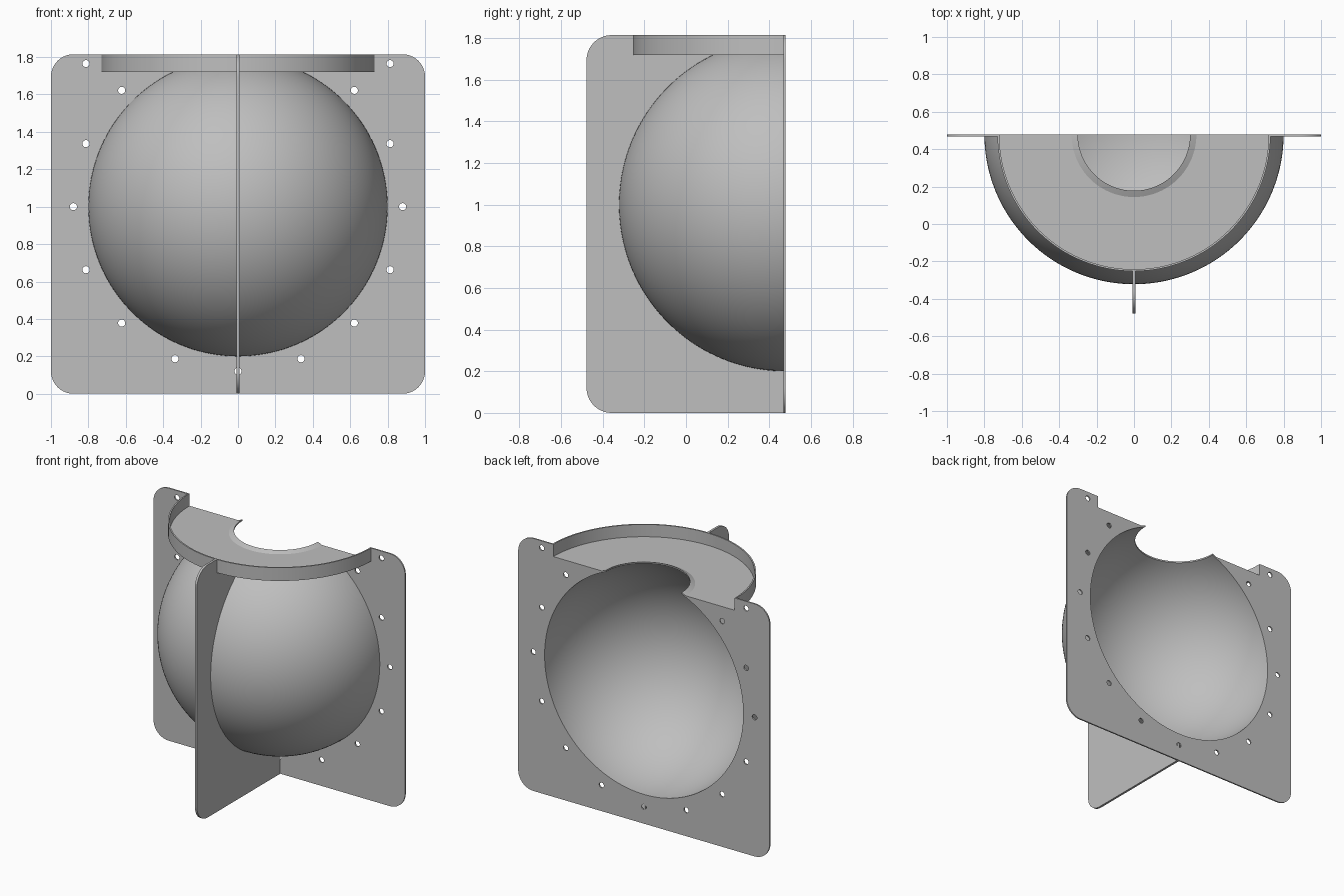
import bpy, bmesh
from math import pi, sin, cos, asin, sqrt, radians
from mathutils import Vector, Matrix

cube = bpy.data.objects.get("Cube")
if cube:
    bpy.data.objects.remove(cube, do_unlink=True)

BACK = 0.478            # mating plane
MID = 1.0               # sphere centre height
TOP = 1.815
R_OUT, R_IN = 0.80, 0.79
TRAY_OUT, TRAY_IN = 0.73, 0.72
TRAY_LOW, FLOOR = 1.72, 1.727
CORNER = 0.12
MOUTH = 0.30

grey = bpy.data.materials.new("plain grey")
grey.use_nodes = True
grey.diffuse_color = (0.52, 0.52, 0.52, 1)
grey.node_tree.nodes["Principled BSDF"].inputs["Base Color"].default_value = grey.diffuse_color


def arc(cx, cy, r, a0, a1, n):
    """Points on an arc, angles in radians."""
    return [(cx + r * cos(a0 + (a1 - a0) * i / n),
             cy + r * sin(a0 + (a1 - a0) * i / n)) for i in range(n + 1)]


def finish(obj):
    obj.data.materials.clear()
    obj.data.materials.append(grey)
    bpy.ops.object.select_all(action='DESELECT')
    obj.select_set(True)
    bpy.context.view_layer.objects.active = obj
    bpy.ops.object.shade_smooth_by_angle(angle=radians(30))


def sheet(name, outlines, thickness, location, rotation):
    """Flat sheet from an outline and its holes."""
    curve = bpy.data.curves.new(name, 'CURVE')
    curve.dimensions = '2D'
    curve.fill_mode = 'BOTH'
    curve.extrude = thickness / 2
    for pts in outlines:
        spline = curve.splines.new('POLY')
        spline.points.add(len(pts) - 1)
        for p, (x, y) in zip(spline.points, pts):
            p.co = (x, y, 0, 1)
        spline.use_cyclic_u = True
    obj = bpy.data.objects.new(name, curve)
    bpy.context.collection.objects.link(obj)
    obj.location, obj.rotation_euler = location, rotation
    bpy.ops.object.select_all(action='DESELECT')
    obj.select_set(True)
    bpy.context.view_layer.objects.active = obj
    bpy.ops.object.convert(target='MESH')
    finish(bpy.context.view_layer.objects.active)


def half_turn(name, profile, steps=96):
    """Closed (radius, height) profile swept half way round, ends capped."""
    bm = bmesh.new()
    verts = [bm.verts.new((r, 0, z)) for r, z in profile]
    start = bm.faces.new(verts)
    bm.faces.new([bm.verts.new(v.co) for v in verts])
    bmesh.ops.rotate(bm, verts=list(bm.verts)[len(verts):], cent=(0, 0, 0),
                     matrix=Matrix.Rotation(-pi, 3, 'Z'))
    bmesh.ops.spin(bm, geom=list(start.edges), cent=(0, 0, 0), axis=(0, 0, 1),
                   angle=-pi, steps=steps)
    bmesh.ops.remove_doubles(bm, verts=bm.verts, dist=0.0002)
    bmesh.ops.recalc_face_normals(bm, faces=bm.faces)
    mesh = bpy.data.meshes.new(name)
    bm.to_mesh(mesh)
    bm.free()
    obj = bpy.data.objects.new(name, mesh)
    bpy.context.collection.objects.link(obj)
    obj.location = (0, BACK, 0)
    finish(obj)


# Half-sphere shell, open at the mouth
outer = arc(0, MID, R_OUT, -pi / 2, pi / 2 - asin(MOUTH / R_OUT), 64)
inner = arc(0, MID, R_IN, pi / 2 - asin(MOUTH / R_IN), -pi / 2, 64)
half_turn("sphere_shell", outer + inner)

# Shallow filling tray with a rim
under = sqrt(R_OUT ** 2 - (TRAY_LOW - MID) ** 2) - 0.005
over = sqrt(R_OUT ** 2 - (FLOOR - MID) ** 2) - 0.005
half_turn("filling_tray", [(under, TRAY_LOW), (TRAY_OUT, TRAY_LOW), (TRAY_OUT, TOP),
                           (TRAY_IN, TOP), (TRAY_IN, FLOOR), (over, FLOOR)])

# Mating flange: one half outline mirrored, following the shell's inside edge
a = asin((FLOOR - MID) / R_IN)
half = arc(0, MID, R_IN, -pi / 2, a, 64)
half += [(TRAY_IN, FLOOR), (TRAY_IN, TOP)]
half += arc(1 - CORNER, TOP - CORNER, CORNER, pi / 2, 0, 10)
half += arc(1 - CORNER, CORNER, CORNER, 0, -pi / 2, 10)
opening = half[:65]
rim = half[65:]
left = [(-x, y) for x, y in reversed(rim)]
flange = opening + rim + left + [(-x, y) for x, y in reversed(opening[1:])]

# Bolt holes on a ring, plus one in each top corner
hole_places = [(0.88 * cos(i * pi / 8), MID + 0.88 * sin(i * pi / 8))
               for i in range(-6, 3)]
hole_places += [(-0.88 * cos(i * pi / 8), MID + 0.88 * sin(i * pi / 8))
                for i in range(-3, 3)]
hole_places += [(-0.88 * cos(3 * pi / 8), MID - 0.88 * sin(3 * pi / 8))]
hole_places += [(s * 0.813, 1.765) for s in (-1, 1)]
hole_places = {(round(x, 3), round(z, 3)) for x, z in hole_places}
holes = [arc(x, z, 0.019, 0, 2 * pi * 23 / 24, 23) for x, z in sorted(hole_places)]
sheet("mating_flange", [flange] + holes, 0.01, (0, BACK - 0.005, 0), (pi / 2, 0, 0))

# Front fin, which supports the shell and the tray
reach = 2 * BACK
r_fin = R_OUT - 0.005
fin = [(0.005, 0)]
fin += arc(reach - CORNER, CORNER, CORNER, -pi / 2, 0, 10)
fin += arc(reach - CORNER, TOP - CORNER, CORNER, 0, pi / 2, 10)
fin += [(TRAY_OUT - 0.005, TOP), (TRAY_OUT - 0.005, TRAY_LOW + 0.003)]
fin += arc(0, MID, r_fin, asin((TRAY_LOW + 0.003 - MID) / r_fin), -pi / 2 + 0.006, 64)
sheet("front_fin", [fin], 0.016, (0, BACK, 0), (pi / 2, 0, -pi / 2))
